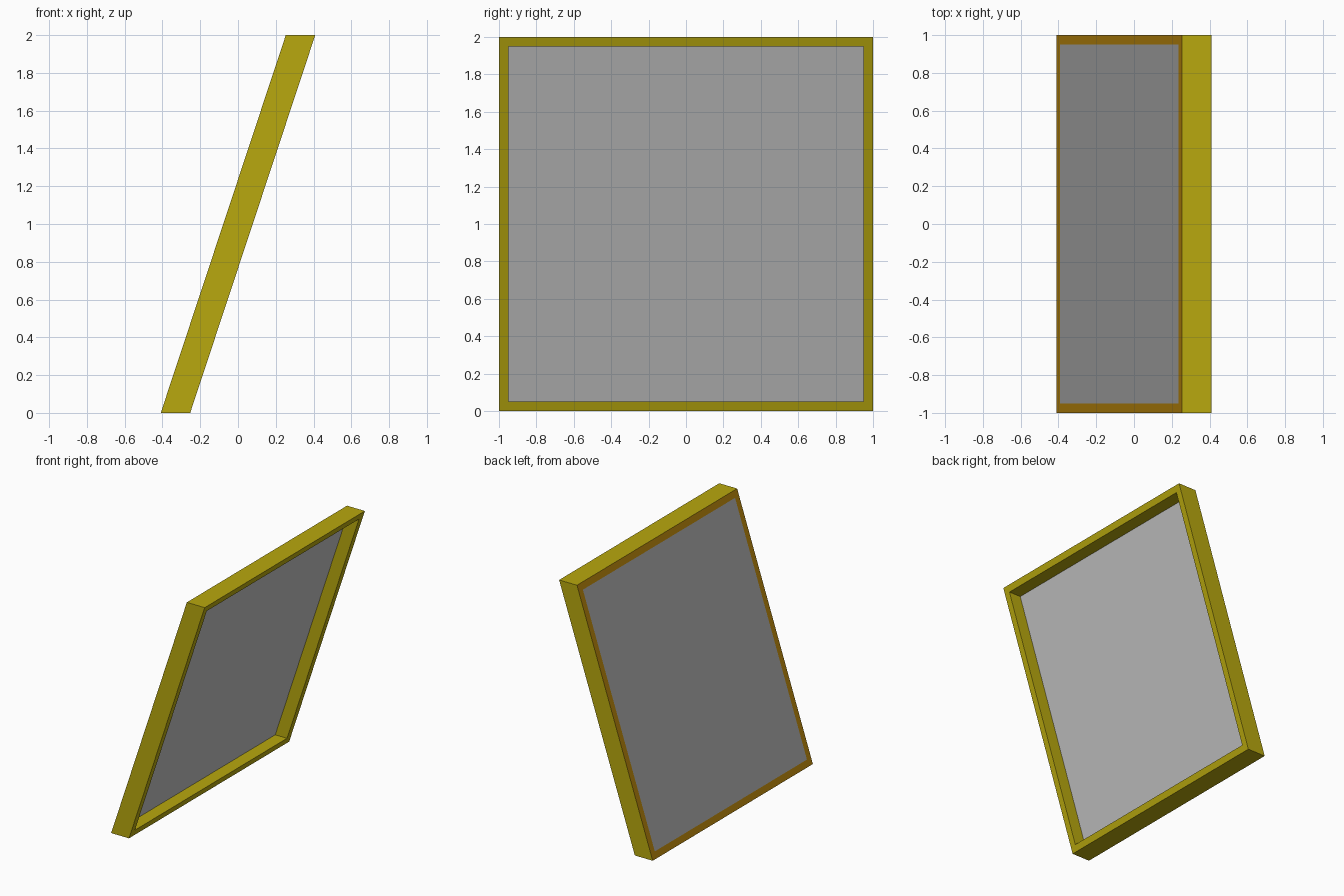
import bpy
import bmesh
from mathutils import Matrix

cube = bpy.data.objects.get("Cube")
if cube:
    bpy.data.objects.remove(cube, do_unlink=True)

DEPTH = 0.156    # horizontal thickness of the frame
RIM = 0.05       # width of the frame border
PANEL = 0.053    # thickness of the panel, flush with the upper face
LEAN = Matrix(((1, 0, 0.331, 0), (0, 1, 0, 0), (0, 0, 1, 1), (0, 0, 0, 1)))


def material(name, rgb):
    linear = [(c / 255 / 12.92) if c < 11 else ((c / 255 + 0.055) / 1.055) ** 2.4 for c in rgb]
    mat = bpy.data.materials.new(name)
    mat.use_nodes = True
    mat.diffuse_color = (*linear, 1)
    mat.node_tree.nodes["Principled BSDF"].inputs["Base Color"].default_value = (*linear, 1)
    return mat


def box(x_min, x_max, size):
    bm = bmesh.new()
    bmesh.ops.create_cube(bm, size=1)
    bm.transform(Matrix.Translation(((x_min + x_max) / 2, 0, 0))
                 @ Matrix.Diagonal((x_max - x_min, size, size, 1)))
    bm.normal_update()
    return bm


def finish(bm, name, side_mat, back_mat):
    # the broad face towards -x takes the second material
    for f in bm.faces:
        f.material_index = int(f.normal.x < -0.9)
    bm.transform(LEAN)
    bm.normal_update()
    mesh = bpy.data.meshes.new(name)
    bm.to_mesh(mesh)
    bm.free()
    mesh.materials.append(side_mat)
    mesh.materials.append(back_mat)
    obj = bpy.data.objects.new(name, mesh)
    bpy.context.collection.objects.link(obj)


yellow = material("olive yellow", (184, 168, 14))
orange = material("dark orange", (186, 135, 12))
light_grey = material("light grey", (195, 195, 195))
mid_grey = material("mid grey", (171, 171, 171))

# Leaning square frame: inset both broad faces and join them into an opening
bm = box(-DEPTH / 2, DEPTH / 2, 2)
ends = [f for f in bm.faces if abs(f.normal.x) > 0.9]
bmesh.ops.inset_individual(bm, faces=ends, thickness=RIM, use_even_offset=True)
rings = [e for f in ends for e in f.edges]
bmesh.ops.delete(bm, geom=ends, context="FACES_ONLY")
bmesh.ops.bridge_loops(bm, edges=rings)
bmesh.ops.recalc_face_normals(bm, faces=bm.faces)
finish(bm, "frame", yellow, orange)

# Panel set in the frame, flush above and recessed below
finish(box(-DEPTH / 2, -DEPTH / 2 + PANEL, 2 - 2 * RIM), "panel", light_grey, mid_grey)
